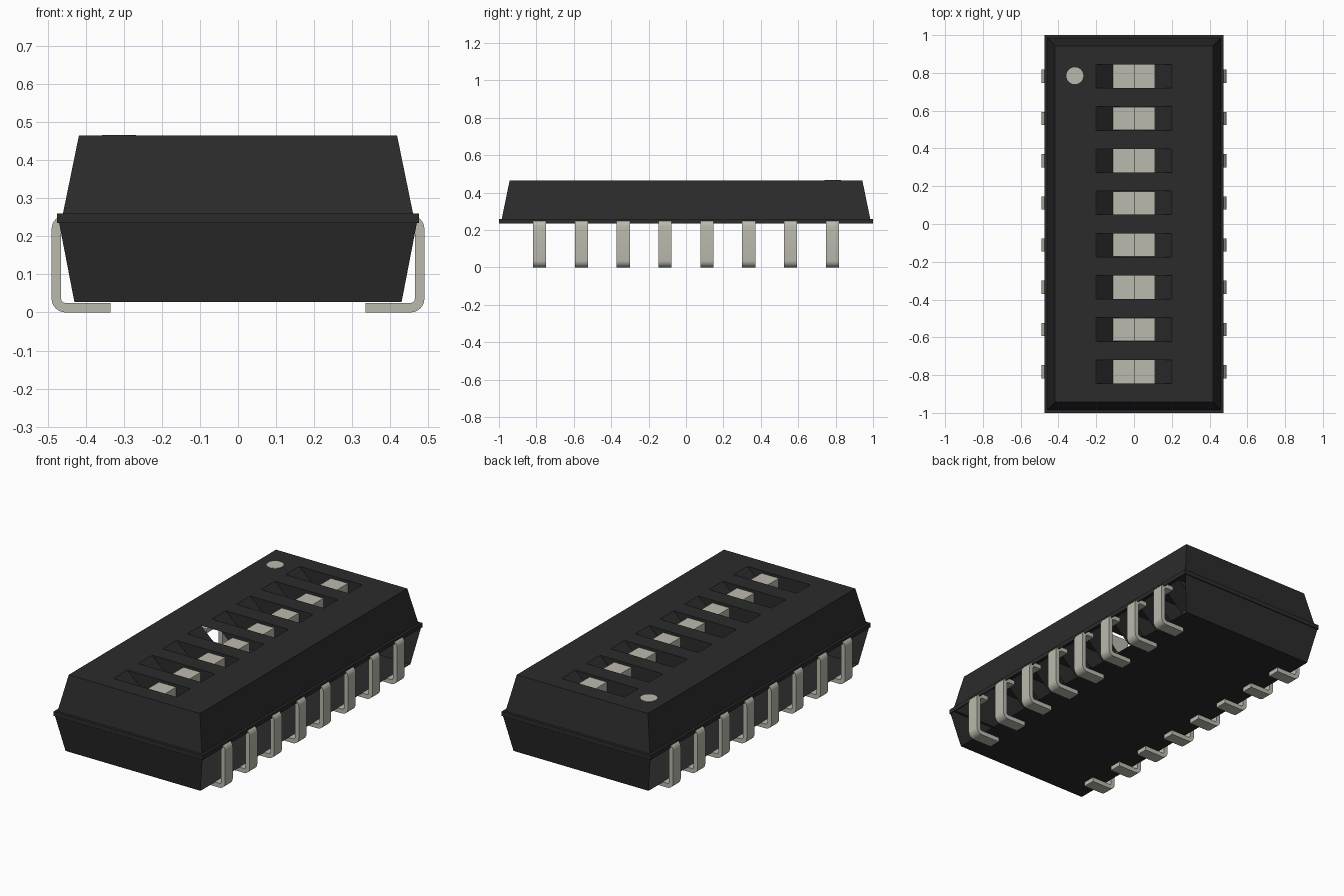
import bpy, bmesh, math

cube = bpy.data.objects.get("Cube")
if cube:
    bpy.data.objects.remove(cube, do_unlink=True)


def material(name, rgb):
    m = bpy.data.materials.new(name)
    m.use_nodes = True
    m.diffuse_color = (*rgb, 1)
    m.node_tree.nodes["Principled BSDF"].inputs["Base Color"].default_value = (*rgb, 1)
    return m


BLACK = material("black plastic", (0.025, 0.0245, 0.0245))
SILVER = material("warm silver", (0.50, 0.49, 0.42))


def finish(bm, name, mat, fix_normals=True):
    bmesh.ops.remove_doubles(bm, verts=bm.verts, dist=1e-5)
    if fix_normals:
        bmesh.ops.recalc_face_normals(bm, faces=bm.faces)
    mesh = bpy.data.meshes.new(name)
    bm.to_mesh(mesh)
    bm.free()
    mesh.materials.append(mat)
    obj = bpy.data.objects.new(name, mesh)
    bpy.context.collection.objects.link(obj)
    return obj


def face(bm, *points):
    return bm.faces.new([bm.verts.new(p) for p in points])


def prism(name, outline, y, width, mat):
    """Extrude an (x, z) outline along y, centred on the given y."""
    bm = bmesh.new()
    f = face(bm, *[(x, y - width / 2, z) for x, z in outline])
    ext = bmesh.ops.extrude_face_region(bm, geom=[f])["geom"]
    moved = [v for v in ext if isinstance(v, bmesh.types.BMVert)]
    bmesh.ops.translate(bm, verts=moved, vec=(0, width, 0))
    return finish(bm, name, mat)


# Shared dimensions
TOP = 0.465
STATIONS = [(i - 3.5) * 0.2235 for i in range(8)]
SLOT_X, SLOT_Y = 0.2, 0.0625          # slot half sizes
FLOOR_X, FLOOR_Z = 0.08, TOP - 0.11   # slot floor half length and height

# Housing: thin shell, built from stacked rings; the lower long sides are open
rings = [(0.418, 0.943, TOP), (0.46, 0.985, 0.26), (0.475, 1.0, 0.26),
         (0.475, 1.0, 0.235), (0.47, 0.995, 0.235), (0.43, 0.955, 0.028)]
corners = [(-1, -1), (1, -1), (1, 1), (-1, 1)]
bm = bmesh.new()
for level, (a, b) in enumerate(zip(rings, rings[1:])):
    for side in range(4):
        if level == 4 and side in (1, 3):
            continue
        c, d = corners[side], corners[(side + 1) % 4]
        face(bm, *[(s[0] * r[0], s[1] * r[1], r[2])
                   for s, r in ((c, b), (d, b), (d, a), (c, a))])
bx, by, bz = rings[-1]
face(bm, *[(sx * bx, sy * by, bz) for sx, sy in reversed(corners)])

# Top plate: grid of cells, leaving the slots open
tx, ty = rings[0][:2]
xs = [-tx, -SLOT_X, SLOT_X, tx]
ys = [-ty] + [y + s * SLOT_Y for y in STATIONS for s in (-1, 1)] + [ty]
for i in range(3):
    for j in range(len(ys) - 1):
        if i == 1 and j % 2 == 1:
            continue
        face(bm, (xs[i], ys[j], TOP), (xs[i + 1], ys[j], TOP),
             (xs[i + 1], ys[j + 1], TOP), (xs[i], ys[j + 1], TOP))

# Slots with sloped ends; the fourth one is open at its rear wall
section = [(-SLOT_X, TOP), (-FLOOR_X, FLOOR_Z), (FLOOR_X, FLOOR_Z), (SLOT_X, TOP)]
for n, y in enumerate(STATIONS):
    near, far = y - SLOT_Y, y + SLOT_Y
    for (x0, z0), (x1, z1) in zip(section, section[1:]):
        face(bm, (x0, near, z0), (x1, near, z1), (x1, far, z1), (x0, far, z0))
    face(bm, *[(x, near, z) for x, z in reversed(section)])
    if n != 3:
        face(bm, *[(x, far, z) for x, z in section])
bmesh.ops.dissolve_limit(bm, angle_limit=0.001, verts=bm.verts, edges=bm.edges)
finish(bm, "housing", BLACK, fix_normals=False)

# Sliders: low base with a raised knob on one half
BASE_Z, KNOB_Z = TOP - 0.078, TOP - 0.015
slider = [(-0.11, BASE_Z), (-FLOOR_X, FLOOR_Z), (FLOOR_X, FLOOR_Z), (0.11, BASE_Z),
          (0.11, KNOB_Z), (0, KNOB_Z), (0, BASE_Z)]
for n, y in enumerate(STATIONS):
    prism(f"slider_{n + 1}", slider, y, 2 * SLOT_Y - 0.002, SILVER)

# Position marker disc
bm = bmesh.new()
bmesh.ops.create_cone(bm, cap_ends=True, segments=24, radius1=0.045, radius2=0.045, depth=0.003)
bmesh.ops.translate(bm, verts=bm.verts, vec=(-0.313, 0.785, TOP + 0.0005))
finish(bm, "position_marker", SILVER)


# Legs: C-shaped strips with rounded bends
def arc(cx, cz, r, start, end, steps=6):
    angles = [math.radians(start + (end - start) * k / steps) for k in range(steps + 1)]
    return [(cx + r * math.cos(a), cz + r * math.sin(a)) for a in angles]


OUT, HIGH, R, THICK = 0.49, 0.256, 0.037, 0.025
cx = OUT - R
leg = ([(0.41, HIGH)] + arc(cx, HIGH - R, R, 90, 0) + arc(cx, R, R, 0, -90)
       + [(0.335, 0), (0.335, THICK)]
       + arc(cx, R, R - THICK, -90, 0) + arc(cx, HIGH - R, R - THICK, 0, 90)
       + [(0.41, HIGH - THICK)])
for label, s in (("left", 1), ("right", -1)):
    for n, y in enumerate(STATIONS):
        obj = prism(f"{label}_leg_{n + 1}", [(s * x, z) for x, z in leg], y, 0.07, SILVER)
        bpy.ops.object.select_all(action='DESELECT')
        obj.select_set(True)
        bpy.context.view_layer.objects.active = obj
        bpy.ops.object.shade_smooth_by_angle(angle=math.radians(35))
